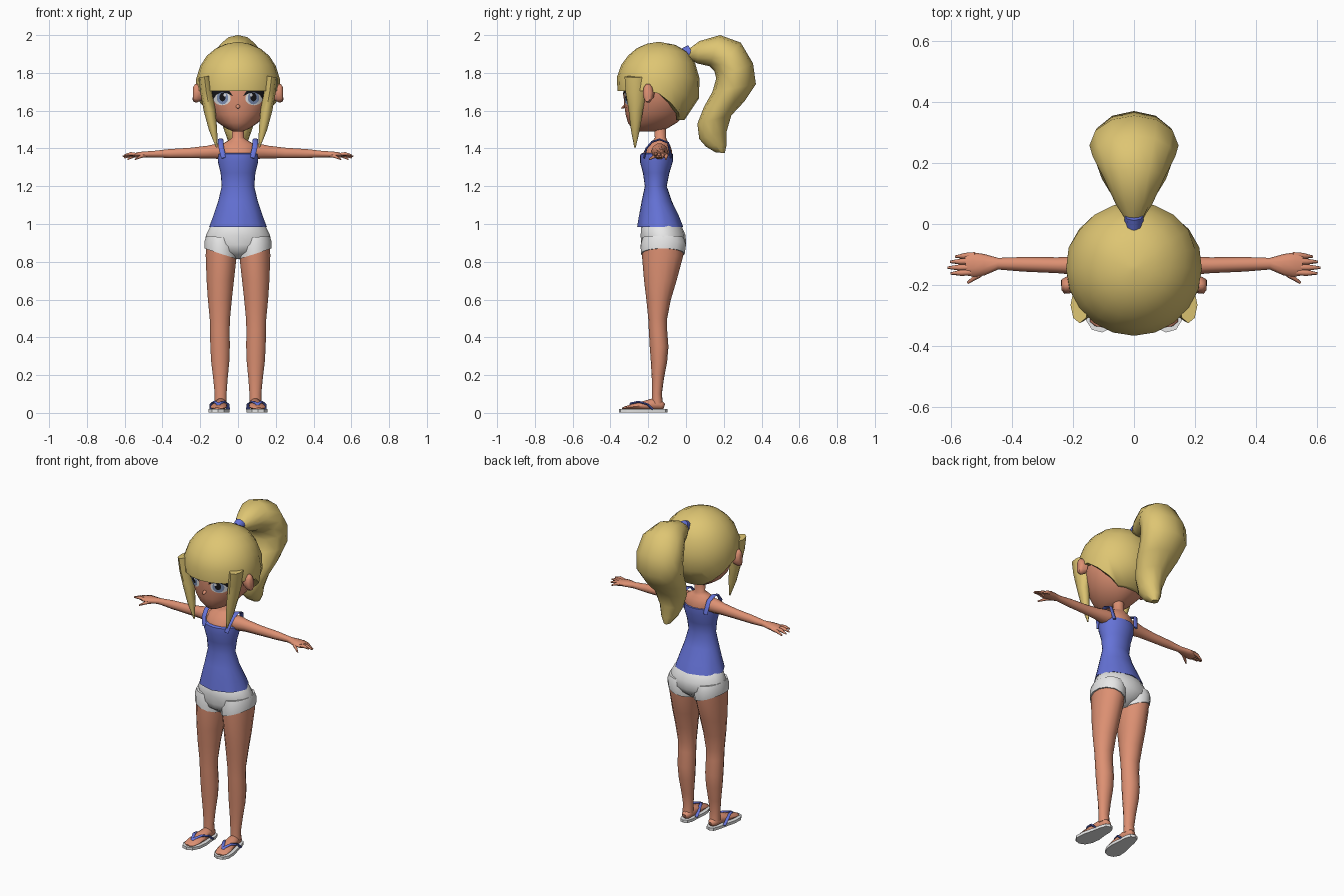
import bpy, bmesh, math
from mathutils import Vector
from mathutils.bvhtree import BVHTree


def material(name, rgb):
    m = bpy.data.materials.new(name)
    m.diffuse_color = (*rgb, 1)
    return m


SKIN = material("skin", (.72, .28, .17))
HAIR = material("blonde hair", (.73, .56, .17))
BLUE = material("blue cloth", (.13, .17, .68))
WHITE = material("white cloth", (.82, .82, .82))
IRIS = material("grey blue iris", (.22, .30, .50))
BLACK = material("black", (.008, .008, .01))


def finish(name, bm, mat, mirror=False, angle=60):
    bmesh.ops.recalc_face_normals(bm, faces=bm.faces[:])
    me = bpy.data.meshes.new(name)
    bm.to_mesh(me)
    bm.free()
    me.materials.append(mat)
    ob = bpy.data.objects.new(name, me)
    bpy.context.collection.objects.link(ob)
    bpy.ops.object.select_all(action='DESELECT')
    ob.select_set(True)
    bpy.context.view_layer.objects.active = ob
    bpy.ops.object.shade_smooth_by_angle(angle=math.radians(angle))
    if mirror:
        ob.modifiers.new("Mirror", 'MIRROR')
    return ob


def loft(name, rings, mat, mirror=False, angle=60):
    """Skin a list of equal point loops and cap both ends."""
    bm = bmesh.new()
    vs = [[bm.verts.new(p) for p in r] for r in rings]
    n = len(vs[0])
    for a, b in zip(vs, vs[1:]):
        for i in range(n):
            j = (i + 1) % n
            bm.faces.new((a[i], a[j], b[j], b[i]))
    bm.faces.new(vs[0])
    bm.faces.new(vs[-1])
    return finish(name, bm, mat, mirror, angle)


def ring(z, rx, yf, yb, cx=0, n=16, tilt=0, wave=0):
    """Horizontal oval between front yf and back yb; angle 0 faces front."""
    out = []
    for i in range(n):
        a = math.tau * i / n
        k = 1 + wave * math.cos(a * n / 3)
        x = rx * k * math.sin(a)
        out.append((cx + x, (yf + yb) / 2 - (yb - yf) / 2 * k * math.cos(a), z + tilt * x))
    return out


def tube(name, pts, mat, side, n=8, mirror=True):
    """Oval tube along (x, y, z, width, height); width runs along 'side'."""
    P = [Vector(p[:3]) for p in pts]
    rings = []
    for i, p in enumerate(pts):
        t = (P[min(i + 1, len(P) - 1)] - P[max(i - 1, 0)]).normalized()
        s = Vector(side)
        s = (s - t * s.dot(t)).normalized()
        u = t.cross(s)
        rings.append([P[i] + s * p[3] * math.cos(math.tau * k / n)
                      + u * p[4] * math.sin(math.tau * k / n) for k in range(n)])
    return loft(name, rings, mat, mirror)


# Head
head = loft("head", [ring(*r, n=20) for r in [
    (1.49, .025, -.26, -.16), (1.505, .06, -.285, -.10), (1.535, .105, -.307, -.05),
    (1.58, .145, -.32, -.0), (1.64, .175, -.328, .03), (1.70, .19, -.332, .04),
    (1.78, .185, -.325, .04), (1.86, .13, -.27, 0)]], SKIN)
tube("nose", [(0, -.315, 1.635, .010, .006), (0, -.333, 1.618, .010, .008),
              (0, -.342, 1.612, .003, .003)], SKIN, (1, 0, 0), 6, False)
tube("ear", [(.19, -.19, 1.69, .025, .035), (.215, -.20, 1.692, .028, .052),
             (.232, -.205, 1.695, .024, .048), (.238, -.205, 1.695, .012, .03)],
     SKIN, (0, 1, 0), 10)

# Eyes: thin plates laid on the face
bm = bmesh.new()
bm.from_mesh(head.data)
face_tree = BVHTree.FromBMesh(bm)
bm.free()


def plate(name, cols, mat, lift):
    bm = bmesh.new()
    grid = []
    for x, top, bot in cols:
        col = []
        for f in (0, .33, .67, 1):
            z = top + (bot - top) * f
            hit = face_tree.ray_cast(Vector((x, -1, z)), Vector((0, 1, 0)))[0]
            col.append(bm.verts.new((x, hit.y - lift, z)))
        grid.append(col)
    for a, b in zip(grid, grid[1:]):
        for i in range(3):
            bm.faces.new((a[i], b[i], b[i + 1], a[i + 1]))
    ob = finish(name, bm, mat, True)
    if ob.data.polygons[0].normal.y > 0:
        ob.data.flip_normals()


def oval(cx, cz, rx, rz, n=10):
    return [(cx - rx * math.cos(math.pi * i / n), cz + rz * math.sin(math.pi * i / n) + .0005,
             cz - rz * math.sin(math.pi * i / n) - .0005) for i in range(n + 1)]


plate("eye_white", oval(.085, 1.665, .046, .036), WHITE, .002)
plate("iris", oval(.082, 1.667, .030, .033), IRIS, .004)
plate("pupil", oval(.082, 1.672, .016, .022), BLACK, .006)
plate("eye_glint", oval(.070, 1.683, .007, .008, 6), WHITE, .008)
plate("eyelash", [(.030, 1.682, 1.678), (.045, 1.704, 1.686), (.065, 1.714, 1.694),
                  (.09, 1.717, 1.696), (.115, 1.714, 1.684), (.130, 1.708, 1.662),
                  (.140, 1.704, 1.672), (.150, 1.70, 1.695)], BLACK, .007)

# Hair cap: fringe in front, cut over the ears, longer at the nape
PROFILE = [(1.963, .01, -.155, -.135), (1.95, .08, -.23, -.06), (1.915, .145, -.285, .005),
           (1.86, .19, -.335, .045), (1.79, .22, -.366, .07), (1.72, .226, -.366, .076),
           (1.65, .216, -.35, .066), (1.58, .18, -.30, .025), (1.53, .13, -.25, -.03)]


def hair_size(z):
    for p, q in zip(PROFILE, PROFILE[1:]):
        if z >= q[0]:
            f = (p[0] - z) / (p[0] - q[0])
            return [p[k] + (q[k] - p[k]) * f for k in (1, 2, 3)]
    return PROFILE[-1][1:]


def hair_point(i, n, t, inset):
    a = math.tau * i / n
    turn = abs((math.degrees(a) + 180) % 360 - 180)
    bottom = 1.705 if turn < 85 else 1.705 - .155 * min(1, (turn - 85) / 55)
    z = bottom + (1.963 - bottom) * math.cos(t * math.pi / 2)
    rx, yf, yb = hair_size(z)
    return (rx * inset * math.sin(a), (yf + yb) / 2 - (yb - yf) / 2 * inset * math.cos(a), z)


loft("hair_cap", [[hair_point(i, 20, t, s) for i in range(20)] for t, s in
                  [(.01, 1), (.17, 1), (.32, 1), (.48, 1), (.64, 1), (.82, 1), (1, 1), (1, .85)]], HAIR)

# Side locks hanging in front of the ears
tube("side_lock", [(.178, -.265, 1.78, .03, .06), (.168, -.265, 1.70, .032, .055),
                   (.150, -.266, 1.60, .031, .038), (.132, -.268, 1.50, .022, .024),
                   (.112, -.27, 1.405, .004, .004)], HAIR, (1, 0, 0))

# Ponytail: (outer y, z, inner y, z, half width)
rings = []
for yo, zo, yi, zi, w in [
        (.0, 1.915, .02, 1.87, .025), (.07, 1.968, .06, 1.85, .06), (.18, 2.0, .125, 1.835, .10),
        (.29, 1.96, .15, 1.81, .135), (.355, 1.85, .16, 1.77, .146), (.37, 1.74, .14, 1.70, .142),
        (.31, 1.65, .095, 1.62, .122), (.24, 1.575, .06, 1.53, .092), (.215, 1.49, .07, 1.45, .064),
        (.215, 1.42, .105, 1.41, .045), (.205, 1.375, .155, 1.38, .02)]:
    c, d = Vector((0, (yo + yi) / 2, (zo + zi) / 2)), Vector((0, (yo - yi) / 2, (zo - zi) / 2))
    rings.append([c + d * math.sin(math.tau * k / 12) + Vector((w * math.cos(math.tau * k / 12), 0, 0))
                  for k in range(12)])
loft("ponytail", rings, HAIR)
tube("hair_tie", [(0, -.002, 1.895, .03, .04), (0, .03, 1.912, .032, .04)], BLUE, (1, 0, 0), 8, False)

# Neck, chest and shoulders
loft("chest", [ring(*r) for r in [
    (1.53, .03, -.17, -.105), (1.455, .032, -.165, -.105), (1.44, .055, -.178, -.098),
    (1.42, .09, -.195, -.085), (1.39, .100, -.22, -.075), (1.35, .100, -.235, -.073),
    (1.25, .08, -.21, -.10)]], SKIN)

# Tank top with a flared, pleated hem and two straps
loft("tank_top", [ring(*r, n=24, wave=w) for *r, w in [
    (1.375, .095, -.232, -.078, 0), (1.37, .106, -.242, -.069, 0), (1.33, .107, -.244, -.07, 0),
    (1.27, .092, -.228, -.088, 0), (1.20, .086, -.218, -.102, 0), (1.12, .105, -.235, -.075, 0),
    (1.04, .130, -.248, -.038, .015), (.985, .148, -.255, -.018, .03), (.99, .13, -.24, -.04, .03)]], BLUE)
tube("shoulder_strap", [(.075, -.222, 1.35, .014, .006), (.088, -.21, 1.40, .014, .006),
                        (.092, -.18, 1.435, .014, .006), (.092, -.14, 1.448, .014, .006),
                        (.09, -.095, 1.43, .014, .006), (.078, -.078, 1.35, .014, .006)],
     BLUE, (1, 0, 0), 6)

# Arms and hands
tube("arm", [(.06, -.14, 1.385, .045, .042), (.11, -.14, 1.385, .043, .042), (.16, -.137, 1.381, .032, .035),
             (.25, -.135, 1.376, .026, .029), (.36, -.132, 1.373, .024, .025), (.445, -.13, 1.37, .019, .018),
             (.49, -.133, 1.368, .035, .017), (.525, -.133, 1.366, .040, .016), (.55, -.135, 1.363, .034, .012)],
     SKIN, (0, 1, 0), 10)
for name, a, b in [("little_finger", (.52, -.102, 1.366), (.585, -.107, 1.342)),
                   ("ring_finger", (.53, -.122, 1.366), (.602, -.124, 1.350)),
                   ("middle_finger", (.53, -.142, 1.366), (.61, -.143, 1.358)),
                   ("index_finger", (.53, -.158, 1.366), (.60, -.162, 1.366)),
                   ("thumb", (.475, -.142, 1.364), (.545, -.193, 1.342))]:
    mid = [(p + q) / 2 for p, q in zip(a, b)]
    mid[2] += .006
    tube(name, [(*a, .010, .010), (*mid, .010, .010), (*b, .004, .004)], SKIN, (0, 1, 0), 6)

# Shorts: hip part plus two short legs with slanted hems
loft("shorts", [ring(*r) for r in [
    (1.02, .11, -.215, -.05), (.985, .148, -.238, -.022), (.94, .170, -.24, -.002),
    (.89, .176, -.238, .0), (.855, .13, -.228, -.02), (.815, .03, -.17, -.07)]], WHITE)
loft("shorts_leg", [ring(*r, cx=.09, n=14, tilt=t) for *r, t in [
    (.93, .080, -.23, -.012, .1), (.89, .089, -.24, 0, .25),
    (.842, .090, -.239, -.007, .33), (.844, .078, -.22, -.02, .33)]], WHITE, True)

# Legs: (height, half width, front, back, centre x)
loft("leg", [ring(z, rx, yf, yb, cx, 14) for z, rx, yf, yb, cx in [
    (.90, .082, -.232, -.01, .09), (.83, .084, -.233, -.015, .089), (.70, .074, -.222, -.05, .094),
    (.60, .065, -.21, -.08, .096), (.50, .055, -.20, -.10, .096), (.44, .053, -.197, -.10, .096),
    (.35, .053, -.192, -.093, .095), (.27, .049, -.186, -.10, .094), (.18, .039, -.181, -.117, .093),
    (.10, .032, -.18, -.128, .092), (.05, .032, -.182, -.122, .092)]], SKIN, True)

# Feet and sandals
tube("foot", [(.09, -.115, .035, .016, .014), (.09, -.13, .04, .028, .025), (.092, -.18, .045, .033, .032),
              (.097, -.23, .038, .040, .024), (.103, -.285, .032, .044, .015), (.108, -.325, .026, .036, .008),
              (.11, -.337, .024, .018, .004)], SKIN, (1, 0, 0), 10)
OUTLINE = [(.09, -.098), (.115, -.108), (.130, -.15), (.140, -.20), (.155, -.26), (.157, -.315), (.138, -.346),
           (.105, -.355), (.073, -.34), (.052, -.30), (.046, -.25), (.052, -.19), (.054, -.14), (.066, -.108)]
loft("sandal_sole", [[(x, y, z) for x, y in OUTLINE] for z in (.003, .02)], WHITE, True, 30)
for name, s in [("inner_sandal_strap", -1), ("outer_sandal_strap", 1)]:
    tube(name, [(.105, -.30, .03, .008, .006), (.104 + s * .004, -.292, .05, .009, .006),
                (.101 + s * .025, -.25, .059, .009, .006), (.098 + s * .042, -.205, .046, .010, .006),
                (.096 + s * .044, -.175, .018, .010, .006)], BLUE, (1, 0, 0), 6)
